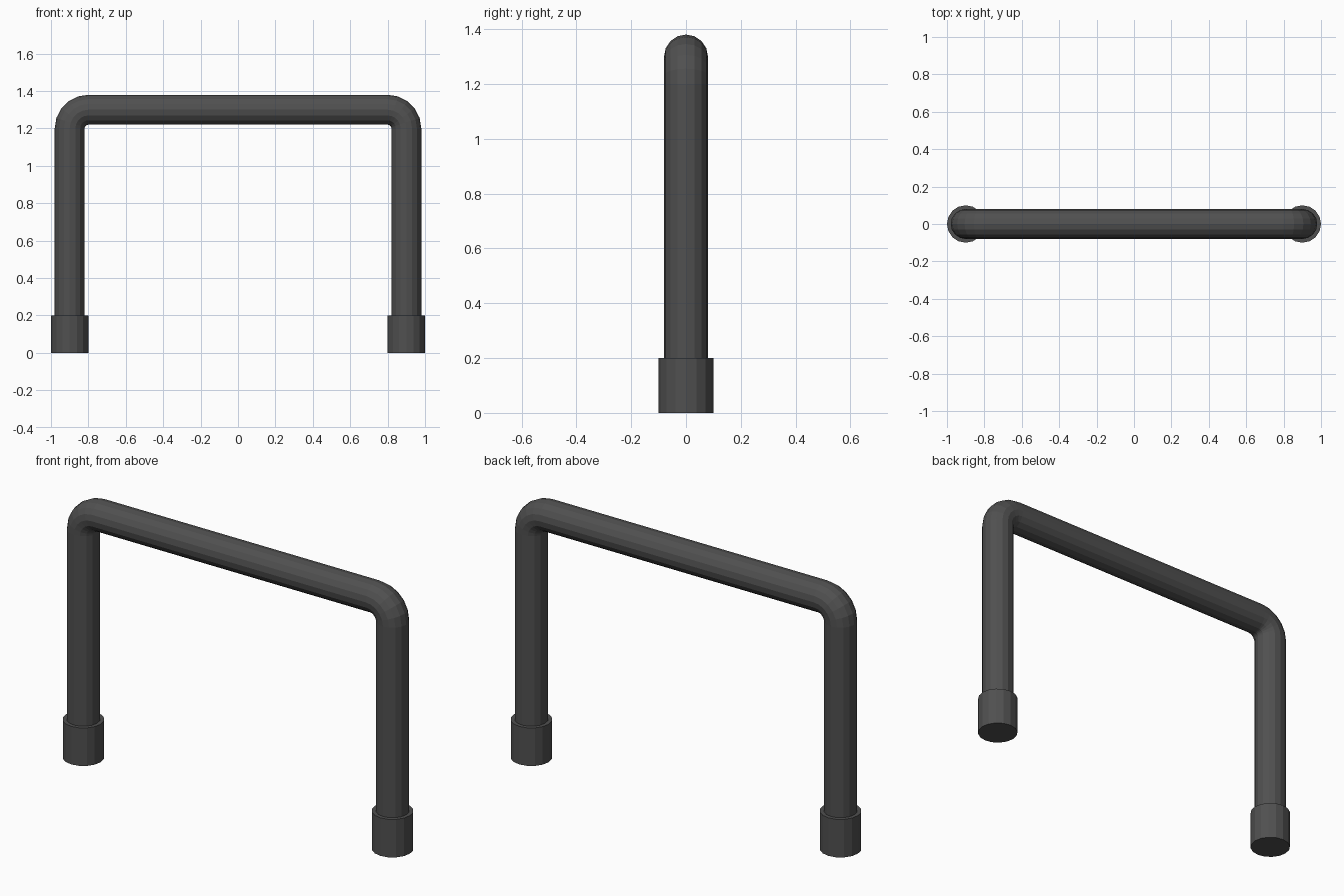
import bpy, bmesh, math
from mathutils import Vector

if "Cube" in bpy.data.objects:
    bpy.data.objects.remove(bpy.data.objects["Cube"])

SIDES, R, LEG_X, TOP_Z, BEND = 16, 0.08, 0.9, 1.30, 0.10

dark = bpy.data.materials.new("dark grey")
dark.diffuse_color = (0.08, 0.08, 0.08, 1)
dark.use_nodes = True
dark.node_tree.nodes["Principled BSDF"].inputs["Base Color"].default_value = dark.diffuse_color

# centre line of the tube: each point with its direction of travel
STEPS = 5
path = [(Vector((-LEG_X, 0, 0.1)), 0.0)]
for side in (-1, 1):
    cx, cz = side * (LEG_X - BEND), TOP_Z - BEND
    for i in range(STEPS + 1):
        t = math.pi / 2 * (i / STEPS + (0 if side < 0 else 1))
        path.append((Vector((cx - BEND * math.cos(t), 0, cz + BEND * math.sin(t))), t))
path.append((Vector((LEG_X, 0, 0.1)), math.pi))

# bent tube frame: round section swept along the path
bm = bmesh.new()
rings = []
for p, t in path:
    out = Vector((-math.cos(t), 0, math.sin(t)))
    rings.append([bm.verts.new(p + R * (out * math.cos(a) + Vector((0, 1, 0)) * math.sin(a)))
                  for a in (2 * math.pi * k / SIDES for k in range(SIDES))])
for a, b in zip(rings, rings[1:]):
    for k in range(SIDES):
        j = (k + 1) % SIDES
        bm.faces.new((a[k], a[j], b[j], b[k]))
bm.faces.new(rings[0])
bm.faces.new(rings[-1])
bmesh.ops.recalc_face_normals(bm, faces=bm.faces)
mesh = bpy.data.meshes.new("tube_frame")
bm.to_mesh(mesh)
bm.free()
tube = bpy.data.objects.new("tube_frame", mesh)
bpy.context.collection.objects.link(tube)
parts = [tube]

# wider foot sleeves
for name, x in (("left_foot_sleeve", -LEG_X), ("right_foot_sleeve", LEG_X)):
    bpy.ops.mesh.primitive_cylinder_add(vertices=SIDES, radius=0.1, depth=0.2, location=(x, 0, 0.1))
    bpy.context.object.name = name
    parts.append(bpy.context.object)

for ob in parts:
    ob.data.materials.append(dark)
    bpy.ops.object.select_all(action='DESELECT')
    ob.select_set(True)
    bpy.context.view_layer.objects.active = ob
    bpy.ops.object.shade_flat()
